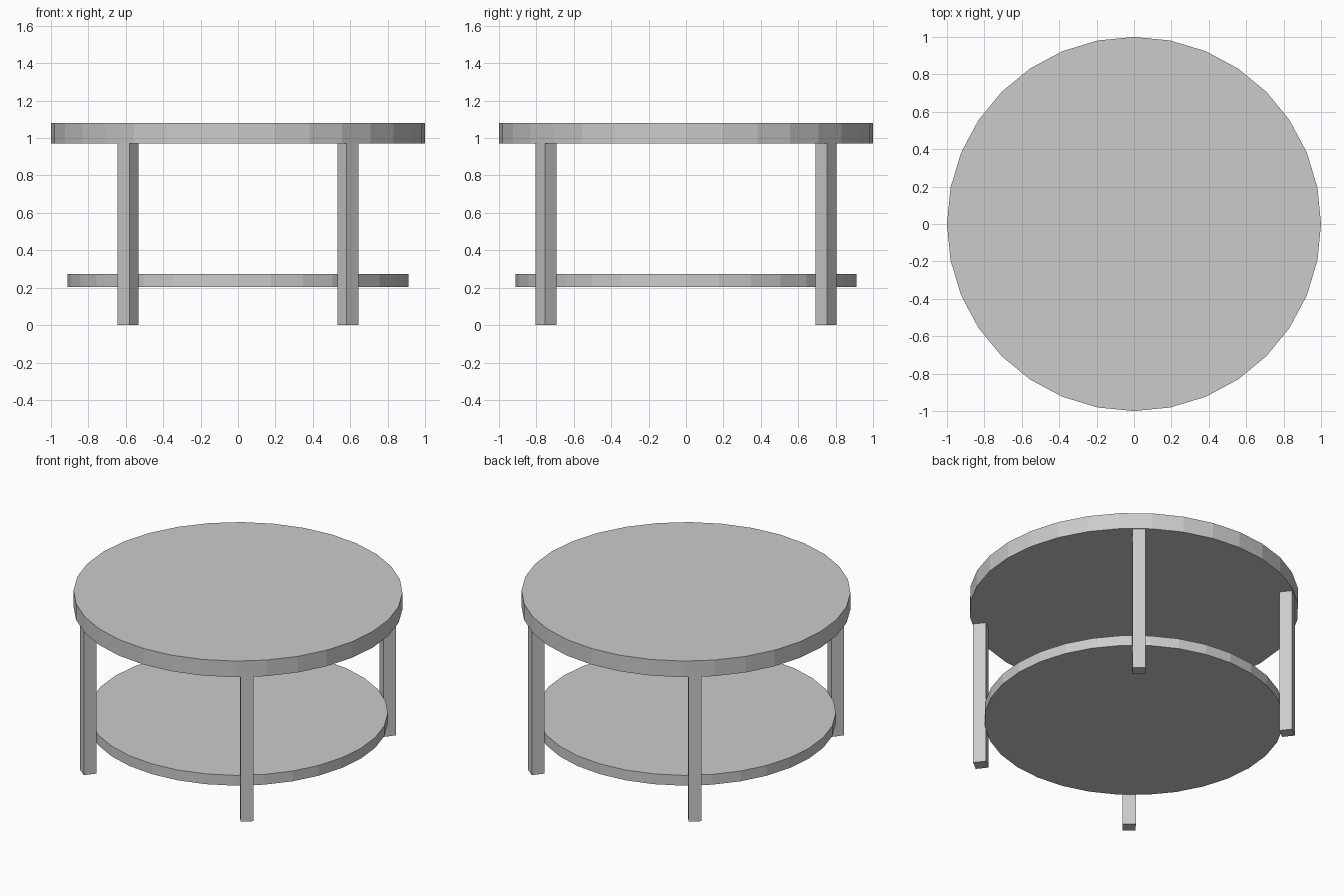
import bpy
from math import radians, cos, sin

if "Cube" in bpy.data.objects:
    bpy.data.objects.remove(bpy.data.objects["Cube"])

SIDES = 32


def disc(name, radius, z0, z1):
    bpy.ops.mesh.primitive_cylinder_add(vertices=SIDES, radius=radius, depth=z1 - z0,
                                        location=(0, 0, (z0 + z1) / 2))
    bpy.context.object.name = name


def leg(name, angle, radius=0.951, width=0.08, height=0.972):
    # Square post turned so its flat face points outward from the centre
    bpy.ops.mesh.primitive_cube_add(size=1, rotation=(0, 0, angle),
                                    location=(radius * cos(angle), radius * sin(angle), height / 2))
    ob = bpy.context.object
    ob.name = name
    ob.scale = (width, width, height)


# Round top and lower shelf
disc("table_top", 1.0, 0.972, 1.08)
disc("lower_shelf", 0.911, 0.203, 0.272)

# Four legs hugging the shelf rim
for name, deg in (("front_right_leg", -51.8), ("front_left_leg", -128.2),
                  ("back_right_leg", 51.8), ("back_left_leg", 128.2)):
    leg(name, radians(deg))
